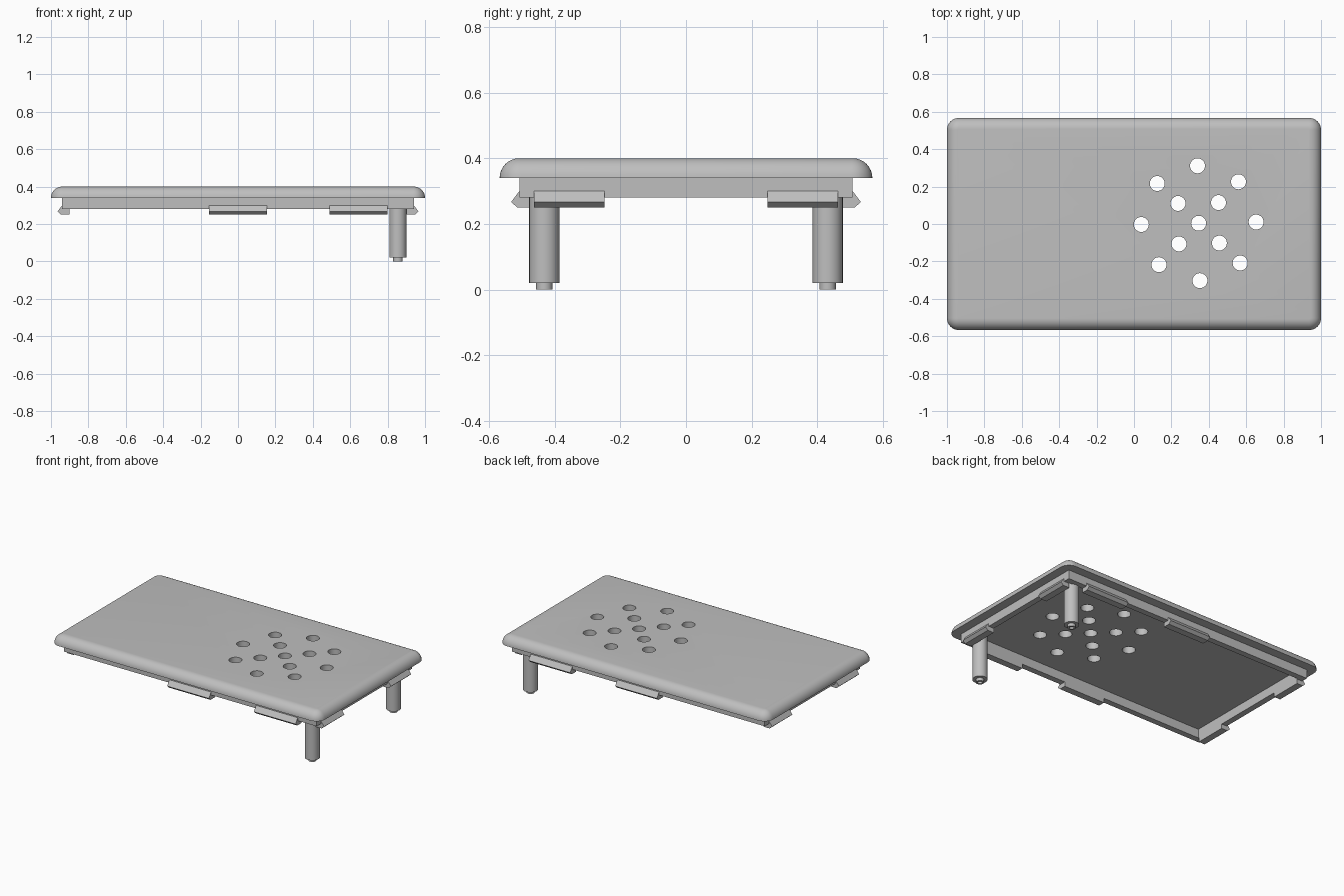
import bpy
import bmesh
from math import sin, cos, pi, radians
from mathutils import Matrix, Vector

if "Cube" in bpy.data.objects:
    bpy.data.objects.remove(bpy.data.objects["Cube"])

# Single plastic colour
grey = bpy.data.materials.new("grey_plastic")
grey.use_nodes = True
colour = (0.52, 0.52, 0.52, 1)
grey.diffuse_color = colour
grey.node_tree.nodes["Principled BSDF"].inputs["Base Color"].default_value = colour

HALF_X, HALF_Y = 1.0, 0.567
RIM_Z, TOP_Z = 0.34, 0.40
INSET, WALL = 0.06, 0.04
WALL_X, WALL_Y = HALF_X - INSET, HALF_Y - INSET


def make(name, bm):
    bmesh.ops.recalc_face_normals(bm, faces=bm.faces)
    mesh = bpy.data.meshes.new(name)
    bm.to_mesh(mesh)
    bm.free()
    mesh.materials.append(grey)
    ob = bpy.data.objects.new(name, mesh)
    bpy.context.collection.objects.link(ob)
    return ob


def activate(ob):
    bpy.ops.object.select_all(action='DESELECT')
    ob.select_set(True)
    bpy.context.view_layer.objects.active = ob


def smooth(ob):
    activate(ob)
    bpy.ops.object.shade_smooth_by_angle(angle=radians(35))


def loft(bm, rings):
    for a, b in zip(rings, rings[1:]):
        n = len(a)
        for i in range(n):
            j = (i + 1) % n
            bm.faces.new((a[i], a[j], b[j], b[i]))


def rounded_rect(bm, hx, hy, r, z, steps=8):
    ring = []
    for q, (sx, sy) in enumerate(((1, 1), (-1, 1), (-1, -1), (1, -1))):
        for k in range(steps + 1):
            a = (q + k / steps) * pi / 2
            ring.append(bm.verts.new((sx * (hx - r) + r * cos(a),
                                      sy * (hy - r) + r * sin(a), z)))
    return ring


# Cover plate with a quarter-round top edge
bm = bmesh.new()
rings = []
for k in range(9):
    a = k / 8 * pi / 2
    d = INSET * (1 - cos(a))
    rings.append(rounded_rect(bm, HALF_X - d, HALF_Y - d, 0.064 - d,
                              RIM_Z + (TOP_Z - RIM_Z) * sin(a)))
loft(bm, rings)
bm.faces.new(rings[0])
bm.faces.new(rings[-1])
plate = make("cover_plate", bm)

# Vent holes: one centre, an inner ring of four, an outer ring of eight
spots = [(0, 0)]
for count, radius, start in ((4, 0.153, 46.2), (8, 0.307, 1.2)):
    for k in range(count):
        a = radians(start) + 2 * pi * k / count
        spots.append((radius * cos(a), radius * sin(a)))
bm = bmesh.new()
for x, y in spots:
    bmesh.ops.create_cone(bm, cap_ends=True, segments=32, radius1=0.04, radius2=0.04,
                          depth=0.3, matrix=Matrix.Translation((0.346, 0.004, 0.37))
                          @ Matrix.Translation((x, y, 0)))
cutter = make("vent_cutter", bm)
cutter.hide_render = True
cut = plate.modifiers.new("vents", 'BOOLEAN')
cut.operation = 'DIFFERENCE'
cut.solver = 'EXACT'
cut.object = cutter
activate(plate)
bpy.ops.object.modifier_apply(modifier="vents")
bpy.data.objects.remove(cutter)
smooth(plate)

# Thin wall under the plate
bm = bmesh.new()
rings = []
for d, z in ((0, RIM_Z), (0, 0.28), (WALL, 0.28), (WALL, RIM_Z)):
    hx, hy = WALL_X - d, WALL_Y - d
    rings.append([bm.verts.new((sx * hx, sy * hy, z))
                  for sx, sy in ((1, 1), (-1, 1), (-1, -1), (1, -1))])
loft(bm, rings)
make("under_wall", bm)

# Snap clips: hooked profile (outward, height) extruded along the wall
HOOK = ((0, 0.30), (0.025, 0.267), (0.006, 0.25), (-WALL, 0.25), (-WALL, 0.30))


def clip(name, outward, distance, centre, length):
    out = Vector(outward)
    along = Vector((abs(out.y), abs(out.x), 0))
    bm = bmesh.new()
    ends = []
    for s in (-0.5, 0.5):
        ends.append([bm.verts.new(out * (distance + d) + along * (centre + s * length)
                                  + Vector((0, 0, z))) for d, z in HOOK])
    loft(bm, ends)
    for ring in ends:
        bm.faces.new(ring)
    make(name, bm)


for s, side in ((-1, "front"), (1, "back")):
    clip(side + "_middle_clip", (0, s, 0), WALL_Y, 0, 0.31)
    clip(side + "_left_clip", (0, s, 0), WALL_Y, 0.645, 0.31)
for s, side in ((-1, "right"), (1, "left")):
    for t, end in ((-1, "front"), (1, "back")):
        clip(side + "_" + end + "_end_clip", (s, 0, 0), WALL_X, t * 0.355, 0.215)

# Legs with a hollow locating pin
LEG = ((0.046, RIM_Z), (0.046, 0.02), (0.025, 0.02), (0.025, 0), (0.014, 0), (0.014, 0.08))
for t, end in ((-1, "front"), (1, "back")):
    bm = bmesh.new()
    rings = []
    for r, z in LEG:
        rings.append([bm.verts.new((0.855 + r * cos(2 * pi * k / 32),
                                    t * 0.431 + r * sin(2 * pi * k / 32), z))
                      for k in range(32)])
    loft(bm, rings)
    bm.faces.new(rings[0])
    bm.faces.new(rings[-1])
    smooth(make(end + "_leg", bm))
